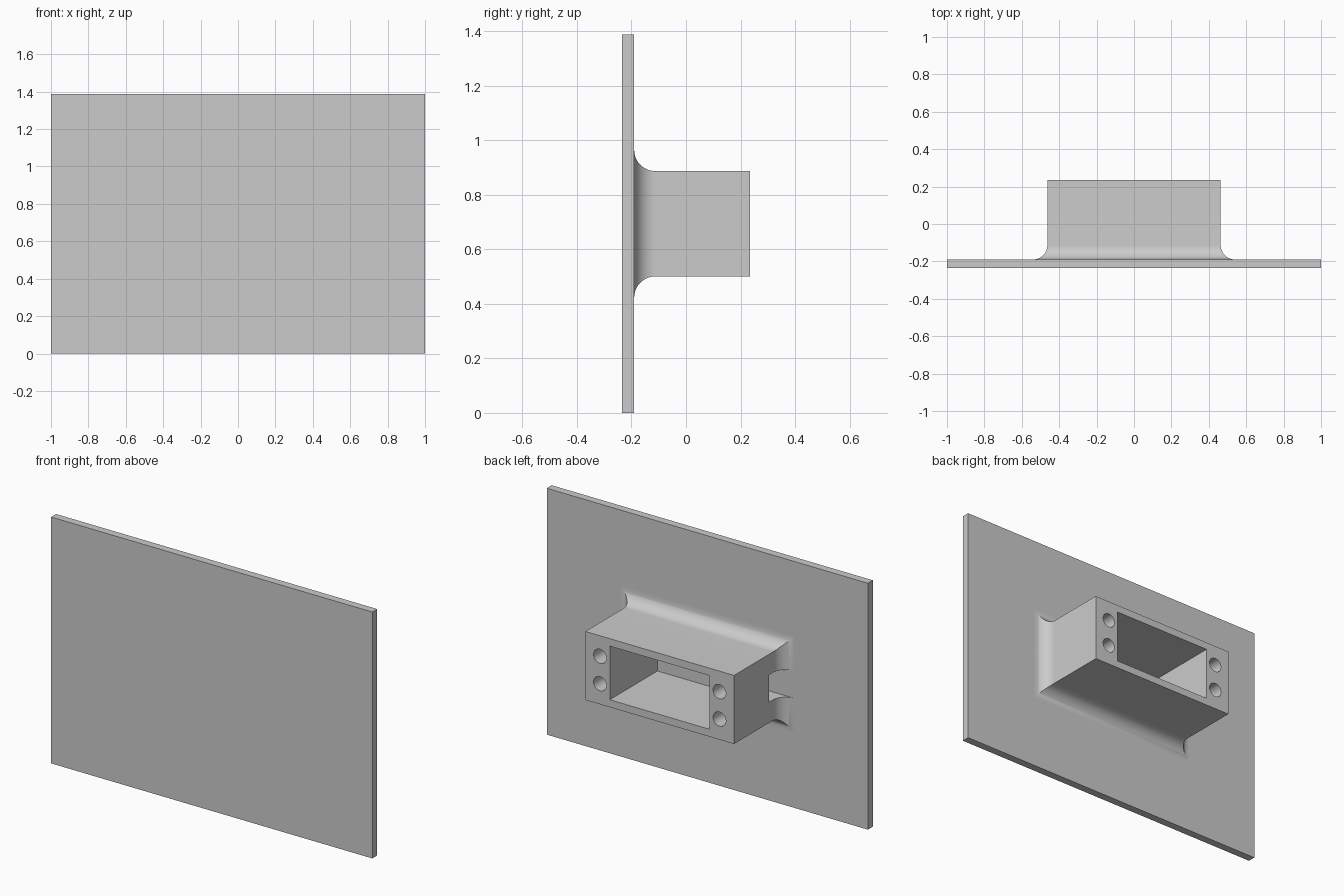
import bpy, bmesh, math
from mathutils import Matrix, Vector

old = bpy.data.objects.get("Cube")
if old:
    bpy.data.objects.remove(old, do_unlink=True)

# Main dimensions
HEIGHT = 1.387
MID = HEIGHT / 2
FRONT, PLATE_BACK, BACK = -0.234, -0.19, 0.234
HALF_W, HALF_H = 0.463, 0.193
FILLET = 0.078

grey = bpy.data.materials.new("plain grey")
grey.use_nodes = True
grey.diffuse_color = (0.6, 0.6, 0.6, 1)
grey.node_tree.nodes["Principled BSDF"].inputs["Base Color"].default_value = (0.6, 0.6, 0.6, 1)


def finish(name, bm):
    bmesh.ops.recalc_face_normals(bm, faces=bm.faces)
    mesh = bpy.data.meshes.new(name)
    bm.to_mesh(mesh)
    bm.free()
    mesh.materials.append(grey)
    obj = bpy.data.objects.new(name, mesh)
    bpy.context.collection.objects.link(obj)
    return obj


def box(name, low, high):
    low, high = Vector(low), Vector(high)
    bm = bmesh.new()
    bmesh.ops.create_cube(bm, size=1, matrix=Matrix.Translation((low + high) / 2)
                          @ Matrix.Diagonal((*(high - low), 1)))
    return finish(name, bm)


def hole(name, x, z, radius, depth):
    bm = bmesh.new()
    place = Matrix.Translation((x, BACK, z)) @ Matrix.Rotation(math.pi / 2, 4, "X")
    bmesh.ops.create_cone(bm, cap_ends=True, segments=32, radius1=radius,
                          radius2=radius, depth=depth * 2, matrix=place)
    return finish(name, bm)


def cut(target, cutter):
    cutter.hide_render = True
    mod = target.modifiers.new("cut", "BOOLEAN")
    mod.operation, mod.solver, mod.object = "DIFFERENCE", "EXACT", cutter
    bpy.context.view_layer.objects.active = target
    bpy.ops.object.modifier_apply(modifier=mod.name)
    bpy.data.objects.remove(cutter, do_unlink=True)


# Flat front plate
box("front_plate", (-1, FRONT, 0), (1, PLATE_BACK, HEIGHT))

# Rectangular housing, lofted with a mitred fillet where it meets the plate
steps = 14
sections = []
for i in range(steps + 1):
    a = math.pi / 2 * i / steps
    sections.append((PLATE_BACK + FILLET * (1 - math.cos(a)), FILLET * (1 - math.sin(a))))
sections.append((BACK, 0))

bm = bmesh.new()
rings = []
for y, grow in sections:
    w, h = HALF_W + grow, HALF_H + grow
    rings.append([bm.verts.new((sx * w, y, MID + sz * h))
                  for sx, sz in ((-1, -1), (1, -1), (1, 1), (-1, 1))])
for r0, r1 in zip(rings, rings[1:]):
    for k in range(4):
        n = (k + 1) % 4
        bm.faces.new((r0[k], r0[n], r1[n], r1[k]))
bm.faces.new(rings[0])
bm.faces.new(rings[-1])
housing = finish("rear_housing", bm)

# Open pocket down to the plate
cut(housing, box("pocket_cutter", (-0.311, PLATE_BACK - 0.1, MID - 0.151),
                 (0.311, BACK + 0.1, MID + 0.151)))

# Cable slot through one side wall, next to the plate
cut(housing, box("slot_cutter", (-0.7, PLATE_BACK - 0.1, MID - 0.077),
                 (-0.25, -0.076, MID + 0.077)))

# Four screw holes
for sx in (-1, 1):
    for sz in (-1, 1):
        cut(housing, hole("screw_cutter", sx * 0.372, MID + sz * 0.077, 0.04, 0.3))

# Smooth fillet and holes, crisp edges elsewhere
bpy.ops.object.select_all(action="DESELECT")
housing.select_set(True)
bpy.context.view_layer.objects.active = housing
bpy.ops.object.shade_smooth_by_angle(angle=math.radians(30))
